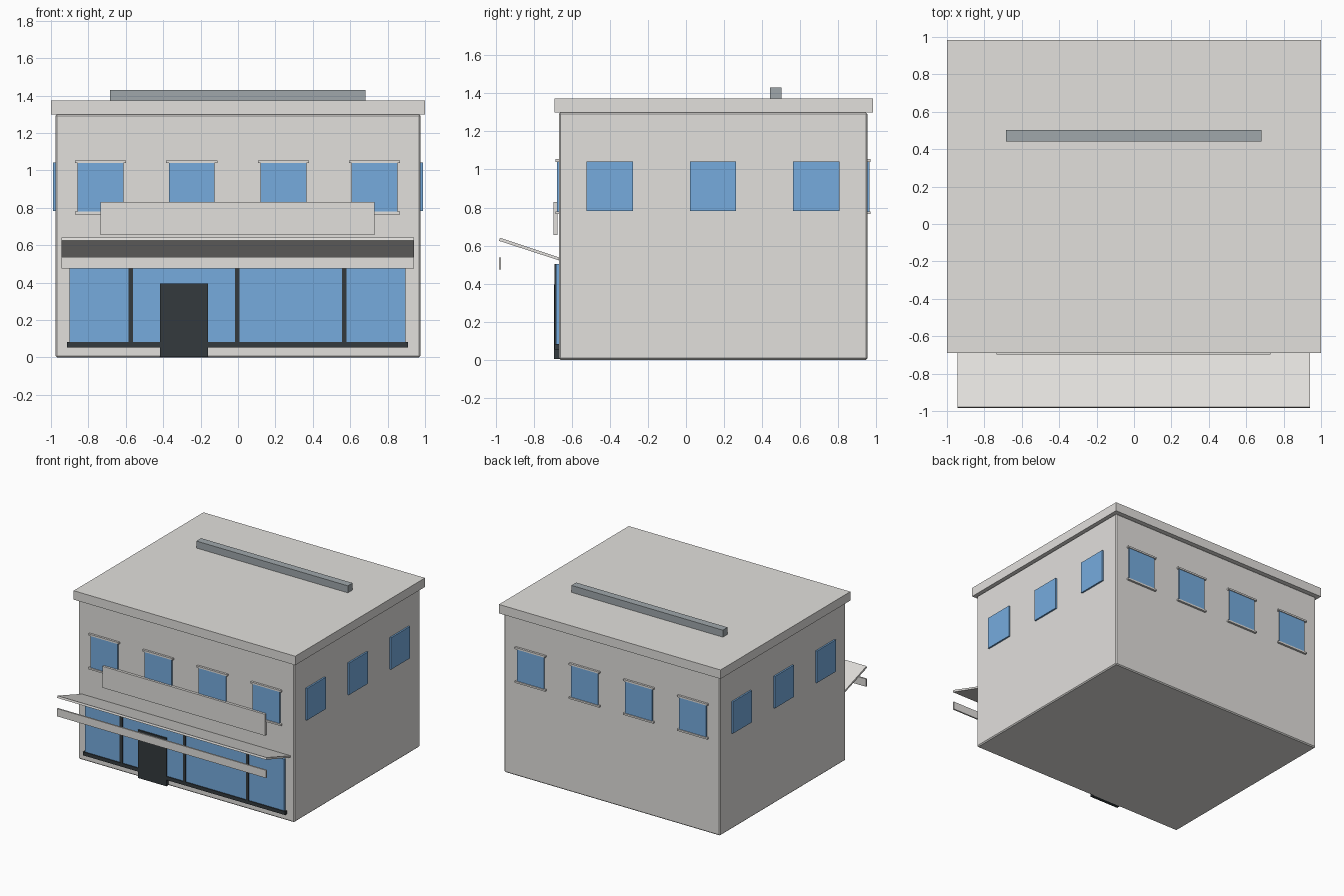
import bpy
import bmesh
from mathutils import Vector

cube = bpy.data.objects.get("Cube")
if cube:
    bpy.data.objects.remove(cube, do_unlink=True)


def make_material(name, rgb):
    mat = bpy.data.materials.new(name)
    mat.use_nodes = True
    color = (*rgb, 1.0)
    mat.diffuse_color = color
    mat.node_tree.nodes["Principled BSDF"].inputs["Base Color"].default_value = color
    return mat


wall = make_material("warm_white_wall", (0.76, 0.745, 0.72))
glass = make_material("blue_glass", (0.18, 0.41, 0.73))
frame = make_material("charcoal_frame", (0.033, 0.042, 0.048))
metal = make_material("grey_metal", (0.35, 0.39, 0.41))


def add_object(name, bm, mat):
    bmesh.ops.recalc_face_normals(bm, faces=bm.faces)
    mesh = bpy.data.meshes.new(name)
    bm.to_mesh(mesh)
    bm.free()
    mesh.materials.append(mat)
    obj = bpy.data.objects.new(name, mesh)
    bpy.context.scene.collection.objects.link(obj)
    return obj


def box(name, xs, ys, zs, mat):
    """Box spanning the given (min, max) ranges."""
    bm = bmesh.new()
    bmesh.ops.create_cube(bm, size=1)
    spans = (xs, ys, zs)
    for v in bm.verts:
        v.co = Vector([lo + (hi - lo) * (c + 0.5) for c, (lo, hi) in zip(v.co, spans)])
    return add_object(name, bm, mat)


FRONT, BACK, SIDE = -0.668, 0.953, 0.975

# Main block with a fine edge bevel, and the roof slab
body = box("building_body", (-SIDE, SIDE), (FRONT, BACK), (0, 1.3), wall)
bevel = body.modifiers.new("edge_bevel", "BEVEL")
bevel.width = 0.008
bevel.segments = 1
box("roof_slab", (-1, 1), (-0.69, 0.983), (1.3, 1.373), wall)
box("roof_duct", (-0.685, 0.682), (0.442, 0.503), (1.373, 1.43), metal)

# Upper windows with lintels and sills, front and back
for side, y, out in (("front", FRONT, -1), ("back", BACK, 1)):
    def depth(d):
        return sorted((y - out * 0.01, y + out * d))
    for i, x in enumerate((-0.735, -0.247, 0.243, 0.73)):
        tag = f"{side}_window_{i + 1}"
        box(tag, (x - 0.122, x + 0.122), depth(0.011), (0.78, 1.04), glass)
        for part, z in (("sill", 0.765), ("lintel", 1.04)):
            box(f"{tag}_{part}", (x - 0.137, x + 0.137), depth(0.017), (z, z + 0.014), wall)

# Plain side windows
for side, sign in (("left", 1), ("right", -1)):
    for i, y in enumerate((-0.4, 0.142, 0.685)):
        box(f"{side}_window_{i + 1}", sorted((sign * 0.965, sign * 0.988)),
            (y - 0.122, y + 0.122), (0.782, 1.042), glass)

# Shopfront glazing, frame bars and door
box("shop_glass", (-0.9, 0.895), (-0.684, -0.66), (0.07, 0.503), glass)
box("shop_bottom_rail", (-0.915, 0.91), (-0.691, -0.66), (0.053, 0.082), frame)
for i, x in enumerate((-0.573, -0.003, 0.567)):
    box(f"shop_mullion_{i + 1}", (x - 0.012, x + 0.012), (-0.69, -0.66), (0.07, 0.503), frame)
box("shop_door", (-0.418, -0.16), (-0.694, -0.66), (0.003, 0.395), frame)

# Blank fascia board above the awning
box("fascia_board", (-0.735, 0.73), (-0.697, -0.676), (0.655, 0.83), wall)

# Sloping awning, extruded sideways from its profile, with a hanging strip
bm = bmesh.new()
profile = ((-0.983, 0.625), (-0.978, 0.641), (-0.66, 0.535), (-0.66, 0.52))
face = bm.faces.new([bm.verts.new((-0.945, y, z)) for y, z in profile])
side = bmesh.ops.extrude_face_region(bm, geom=[face])["geom"]
bmesh.ops.translate(bm, vec=(1.887, 0, 0),
                    verts=[v for v in side if isinstance(v, bmesh.types.BMVert)])
add_object("awning", bm, wall)
box("awning_valance", (-0.945, 0.942), (-0.983, -0.971), (0.475, 0.538), wall)
